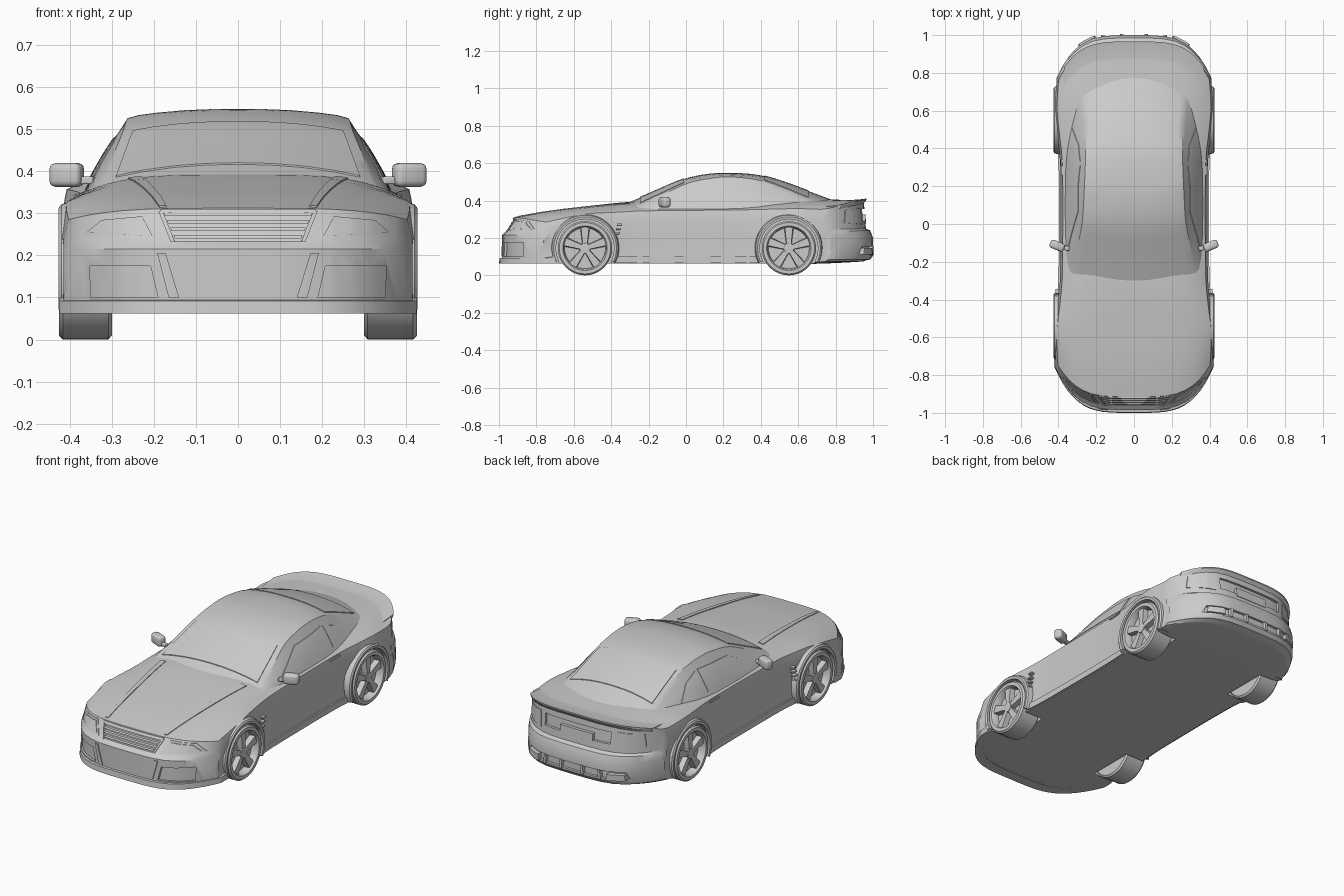
import bpy, bmesh, math
from mathutils import Vector, Matrix
from mathutils.bvhtree import BVHTree

if "Cube" in bpy.data.objects:
    bpy.data.objects.remove(bpy.data.objects["Cube"])


def make(name, verts, faces, mirror=False, angle=30):
    verts, faces = [tuple(v) for v in verts], [tuple(f) for f in faces]
    if mirror:
        n = len(verts)
        verts += [(-x, y, z) for x, y, z in verts]
        faces += [tuple(i + n for i in f) for f in faces]
    me = bpy.data.meshes.new(name)
    me.from_pydata(verts, [], faces)
    bm = bmesh.new()
    bm.from_mesh(me)
    bmesh.ops.remove_doubles(bm, verts=bm.verts, dist=1e-5)
    bmesh.ops.recalc_face_normals(bm, faces=bm.faces)
    bm.to_mesh(me)
    bm.free()
    ob = bpy.data.objects.new(name, me)
    bpy.context.collection.objects.link(ob)
    smooth(ob, angle)
    return ob


def smooth(ob, angle=30):
    bpy.ops.object.select_all(action='DESELECT')
    ob.select_set(True)
    bpy.context.view_layer.objects.active = ob
    bpy.ops.object.shade_smooth_by_angle(angle=math.radians(angle))


def cut(ob, cutter):
    m = ob.modifiers.new("cut", 'BOOLEAN')
    m.operation, m.solver, m.object = 'DIFFERENCE', 'EXACT', cutter
    bpy.context.view_layer.objects.active = ob
    bpy.ops.object.modifier_apply(modifier=m.name)
    bpy.data.objects.remove(cutter)


def bridge(rings, closed=True):
    n = len(rings[0])
    return [(a * n + i, a * n + (i + 1) % n, (a + 1) * n + (i + 1) % n, (a + 1) * n + i)
            for a in range(len(rings) - 1) for i in range(n if closed else n - 1)]


def resample(rows, k):
    """Catmull-Rom subdivision of station rows"""
    out = []
    for i in range(len(rows) - 1):
        p = [rows[max(0, min(len(rows) - 1, i + d))] for d in (-1, 0, 1, 2)]
        for j in range(k):
            t = j / k
            out.append([0.5 * (2 * b + (c - a) * t + (2 * a - 5 * b + 4 * c - d) * t * t
                               + (3 * b - a - 3 * c + d) * t ** 3) for a, b, c, d in zip(*p)])
    return out + [rows[-1]]


def full_ring(half):
    return half + [(-x, y, z) for x, y, z in half[-2:0:-1]]


# Lower body: y, half width, centre top z, edge z, bottom z
FR = [0, .2, .4, .55, .68, .78, .86, .93, 1]
stations = [(-.985, .415, .215, .215, .07), (-.96, .415, .235, .235, .065), (-.915, .415, .312, .285, .062)]
stations += resample([(-.915, .415, .312, .285, .062), (-.75, .42, .342, .308, .062), (-.55, .418, .367, .328, .062),
                      (-.36, .397, .388, .338, .062), (-.2, .39, .395, .345, .062), (.3, .39, .4, .35, .062),
                      (.5, .41, .405, .355, .062), (.7, .42, .408, .357, .062), (.88, .415, .402, .353, .07),
                      (.95, .41, .405, .36, .075)], 3)[1:]
stations += [(.962, .41, .25, .245, .08), (.985, .41, .24, .235, .085), (1.0, .41, .2, .2, .105)]


def bend(s):
    return .48 * max(0, -.5 - s) - .5 * max(0, s - .5)


def body_half(s, w, zt, ze, zb):
    pts = [(f * w * .97, zt - (zt - ze) * f ** 4) for f in FR]
    pts += [(w * k, zb + (ze - zb) * h) for h, k in ((.78, 1), (.5, .982), (.18, 1))]
    pts += [(f * w, zb) for f in reversed(FR)]
    return [(x, s + bend(s) * (x / .42) ** 4, z) for x, z in pts]


rings = [full_ring(body_half(*r)) for r in stations]
bv, bf = [v for r in rings for v in r], bridge(rings)
n, h, m = len(rings[0]), len(FR) * 2 + 3, len(FR)
for base in (0, (len(rings) - 1) * n):
    for side in (1, -1):
        idx = lambda i: base + (side * i) % n
        bf += [tuple(idx(i) for i in (a, a + 1, h - 2 - a, h - 1 - a)) for a in range(m - 1)]
        bf.append(tuple(idx(i) for i in range(m - 1, m + 4)))
body = make("body", bv, bf)

# Cabin: y, centre z, roof edge x, roof edge z, base x
cab = resample([(-.31, .388, .315, .37, .362), (-.16, .453, .292, .437, .37), (-.02, .512, .268, .497, .373),
                (.1, .54, .26, .522, .373), (.22, .548, .255, .53, .373), (.38, .538, .25, .515, .37),
                (.52, .5, .25, .475, .362), (.65, .452, .262, .427, .35), (.75, .415, .275, .39, .34),
                (.82, .388, .28, .362, .33)], 4)


def cabin_half(s, zc, xe, ze, xb):
    pts = [(xe * f, zc - (zc - ze) * f ** 2.5) for f in (0, .25, .5, .75, .92)]
    pts += [(xe + .006, ze - .004)]
    pts += [(xe + (xb - xe) * t + .01 * math.sin(math.pi * t), ze + (.335 - ze) * t) for t in (.15, .4, .7, 1)]
    pts.append((0, .335))
    k = .05 if s < .1 else .05 - .2 * (s - .1)
    return [(x, s + k * (x / .34) ** 2, z) for x, z in pts]


crings = [full_ring(cabin_half(*r)) for r in cab]
cv, cf = [v for r in crings for v in r], bridge(crings)
cn = len(crings[0])
cf += [tuple(range(cn)), tuple(range(len(cv) - cn, len(cv)))]
make("cabin", cv, cf)

# Panels projected on the shell along an axis
tree = BVHTree.FromPolygons([Vector(v) for v in bv + cv], bf + [tuple(i + len(bv) for i in f) for f in cf])
AXES = {'front': (1, Vector((0, -1, 0))), 'rear': (1, Vector((0, 1, 0))),
        'side': (0, Vector((1, 0, 0))), 'top': (2, Vector((0, 0, 1)))}


def panel(name, view, corners, lift=.003, depth=.012, mirror=True, nu=12, nv=5):
    ax, out = AXES[view]
    a, b, c, d = [Vector(p) for p in corners]
    front = []
    for j in range(nv + 1):
        for i in range(nu + 1):
            u, v = i / nu, j / nv
            p = list(a.lerp(b, u).lerp(d.lerp(c, u), v))
            p.insert(ax, 0)
            o = Vector(p) + out * 3
            hit = tree.ray_cast(o, -out)[0] or tree.find_nearest(o)[0]
            q = Vector(p)
            q[ax] = hit[ax]
            front.append(q)
    N, w = len(front), nu + 1
    verts = [p + out * lift for p in front] + [p - out * depth for p in front]
    quads = [(j * w + i, j * w + i + 1, j * w + w + i + 1, j * w + w + i) for j in range(nv) for i in range(nu)]
    faces = quads + [tuple(i + N for i in q) for q in quads]
    rim = list(range(w)) + [j * w + nu for j in range(1, nv + 1)]
    rim += [nv * w + i for i in range(nu - 1, -1, -1)] + [j * w for j in range(nv - 1, 0, -1)]
    faces += [(p, q, q + N, p + N) for p, q in zip(rim, rim[1:] + rim[:1])]
    return make(name, verts, faces, mirror)


def revolve(name, prof, cy, cz, a0, a1, seg, closed):
    rs = [[(x, cy + r * math.cos(a), cz + r * math.sin(a)) for r, x in prof]
          for a in (math.radians(a0 + (a1 - a0) * i / seg) for i in range(seg + 1))]
    faces = bridge(rs, closed)
    k, tot = len(prof), len(prof) * (seg + 1)
    if closed and a1 - a0 < 360:
        faces += [tuple(range(k)), tuple(range(tot - k, tot))]
    return make(name, [v for r in rs for v in r], faces, True)


def box(name, centre, size, rot=0, bevel=0):
    bm = bmesh.new()
    bmesh.ops.create_cube(bm, size=1, matrix=Matrix.Translation(centre) @ Matrix.Rotation(rot, 4, 'Z')
                          @ Matrix.Diagonal((*size, 1)))
    if bevel:
        bmesh.ops.bevel(bm, geom=bm.edges[:], offset=bevel, segments=3, affect='EDGES', profile=.5)
    bm.verts.index_update()
    v, f = [tuple(p.co) for p in bm.verts], [tuple(p.index for p in q.verts) for q in bm.faces]
    bm.free()
    return make(name, v, f, True, 40)


def sweep_x(name, half_w, section, seg=32):
    xs = [half_w * math.sin(math.pi * (i / seg - .5)) for i in range(seg + 1)]
    rs = [[(x, y, z) for y, z in section(x)] for x in xs]
    k, tot = len(rs[0]), len(rs[0]) * (seg + 1)
    return make(name, [v for r in rs for v in r], bridge(rs) + [tuple(range(k)), tuple(range(tot - k, tot))])


# Wheels, arches and flares
for end, cy in (("front", -.54), ("rear", .55)):
    cut(body, revolve("arch_cutter", [(0, .29), (.157, .29), (.157, .6), (0, .6)], cy, .145, 0, 360, 48, False))
    revolve(end + "_flare", [(.155, .36), (.155, .424), (.168, .426), (.176, .42), (.182, .40), (.182, .36)],
            cy, .145, -26, 206, 40, True)
    revolve(end + "_tyre", [(0, .30), (.135, .30), (.145, .308), (.145, .416), (.137, .425), (.119, .425),
                            (.113, .417), (.109, .385), (0, .385)], cy, .145, 0, 360, 48, False)
    revolve(end + "_hub", [(.03, .38), (.027, .416), (0, .418)], cy, .145, 0, 360, 24, False)
    sv, sf = [], []
    for k in range(5):
        a = math.radians(90 + 72 * k)
        b = len(sv)
        for x, g in ((.38, 1.1), (.414, .9)):
            for r, t in ((.015, -.013), (.113, -.024), (.113, .024), (.015, .013)):
                t *= g
                sv.append((x, cy + r * math.cos(a) - t * math.sin(a), .145 + r * math.sin(a) + t * math.cos(a)))
        sf += [tuple(b + i for i in q) for q in ((0, 1, 2, 3), (4, 5, 6, 7), (0, 1, 5, 4),
                                                (1, 2, 6, 5), (2, 3, 7, 6), (3, 0, 4, 7))]
    make(end + "_spokes", sv, sf, True)

# Recesses in nose and tail
R = dict(lift=.03, depth=.014)
cut(body, panel("cutter", 'front', [(-.15, .234), (.15, .234), (.18, .303), (-.18, .303)], mirror=False, **R))
cut(body, panel("cutter", 'front', [(.19, .1), (.35, .1), (.352, .175), (.208, .175)], **R))
cut(body, panel("cutter", 'rear', [(-.2, .29), (.2, .29), (.2, .355), (-.2, .355)], mirror=False, **R))
cut(body, panel("cutter", 'rear', [(-.31, .115), (.31, .115), (.29, .155), (-.29, .155)], mirror=False, **R))
smooth(body)

# Nose details
for i in range(4):
    z, w = .24 + .018 * i, .15 + .008 * i
    panel("grille_bar", 'front', [(-w, z), (w, z), (w + .003, z + .008), (-w - .003, z + .008)], .002, .016, False, 16, 2)
panel("grille_top", 'front', [(-.182, .301), (.182, .301), (.186, .309), (-.186, .309)], .006, .012, False, 16, 2)
panel("grille_side", 'front', [(.15, .232), (.16, .232), (.189, .305), (.179, .305)], .005, .012, True, 2, 6)
panel("headlight_frame", 'front', [(.185, .236), (.378, .247), (.335, .291), (.222, .302)], .003)
panel("headlight", 'front', [(.203, .246), (.36, .254), (.325, .284), (.228, .293)], .007)
panel("bumper_ridge", 'front', [(.14, .1), (.165, .1), (.192, .205), (.172, .205)], .005)
sweep_x("front_lip", .424, lambda x: [(y, z) for y0 in [-1 + .24 * (x / .42) ** 4] for y, z in
        ((y0, .062), (y0 + .003, .092), (y0 + .06, .1), (y0 + .06, .062))])
panel("hood_ridge", 'top', [(.17, -.89), (.187, -.89), (.262, -.3), (.232, -.3)], .004, .01)

# Glass
panel("windshield", 'top', [(-.29, -.245), (.29, -.245), (.25, -.01), (-.25, -.01)], .004, .01, False, 20, 12)
panel("rear_window", 'top', [(-.235, .42), (.235, .42), (.25, .655), (-.25, .655)], .004, .01, False, 20, 12)
panel("door_window", 'side', [(-.12, .376), (.31, .38), (.31, .485), (.07, .472)], .003)
panel("quarter_window", 'side', [(.33, .38), (.51, .384), (.42, .452), (.33, .482)], .003)
panel("door_handle", 'side', [(.26, .333), (.34, .336), (.34, .345), (.26, .342)], .006)

# Mirrors, sills and fender vents
box("mirror", (.407, -.115, .391), (.08, .045, .056), .4, .014)
box("mirror_stem", (.366, -.125, .378), (.05, .025, .018), .3, .004)
panel("sill", 'side', [(-.39, .066), (.39, .066), (.39, .1), (-.39, .1)], .008)
for i in range(4):
    box("fender_vent", (.404, -.375 + .006 * i, .2 + .024 * i), (.024, .025, .01), 0, .002)

# Tail details
sweep_x("tail_spoiler", .37, lambda x: [(y0 + dy, z0 + dz) for y0, z0 in
        [(.95 - .225 * (x / .42) ** 4, .405 - .045 * (x / .398) ** 4)] for dy, dz in
        ((-.09, -.004), (.0, .003), (.016, .007), (.016, 0), (-.004, -.025), (-.06, -.03))])
panel("tail_light", 'rear', [(.225, .272), (.352, .28), (.345, .35), (.235, .36)], .004)
panel("plate", 'rear', [(-.1, .275), (.1, .275), (.1, .325), (-.1, .325)], .003, .02, False)
for x in (.06, .16):
    panel("diffuser_fin", 'rear', [(x, .108), (x + .014, .108), (x + .01, .158), (x - .004, .158)], .006, .03, True, 2, 3)
panel("exhaust", 'rear', [(.205, .11), (.295, .112), (.29, .145), (.21, .145)], .012, .03)
